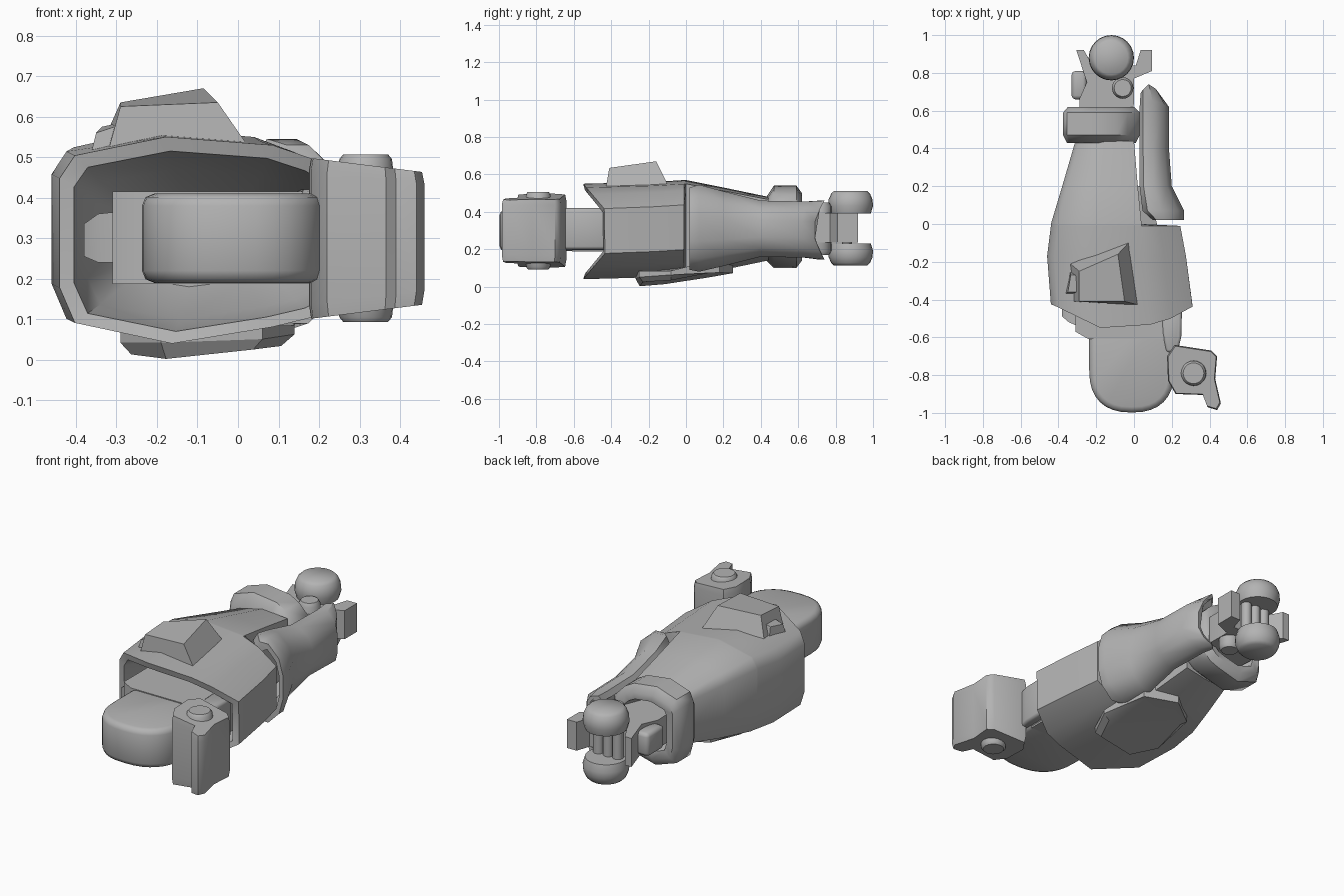
import bpy, bmesh, math

cube = bpy.data.objects.get("Cube")
if cube:
    bpy.data.objects.remove(cube)

grey = bpy.data.materials.new("plain_grey")
grey.use_nodes = True
grey.diffuse_color = (0.45, 0.45, 0.45, 1)
grey.node_tree.nodes["Principled BSDF"].inputs["Base Color"].default_value = (0.45, 0.45, 0.45, 1)


def finish(name, bm, bevel=0, angle=48):
    bmesh.ops.remove_doubles(bm, verts=bm.verts, dist=0.0005)
    bmesh.ops.recalc_face_normals(bm, faces=bm.faces)
    if bevel:
        sharp = [e for e in bm.edges if e.calc_face_angle(0) > 0.6]
        bmesh.ops.bevel(bm, geom=sharp, offset=bevel, segments=2, profile=0.5, affect='EDGES')
    mesh = bpy.data.meshes.new(name)
    bm.to_mesh(mesh)
    bm.free()
    mesh.materials.append(grey)
    mesh.shade_smooth()
    mesh.set_sharp_from_angle(angle=math.radians(angle))
    obj = bpy.data.objects.new(name, mesh)
    bpy.context.collection.objects.link(obj)
    return obj


def loft(name, rings, bevel=0, angle=48):
    """Skin a list of equal-length rings and cap both ends."""
    bm = bmesh.new()
    rows = [[bm.verts.new(p) for p in ring] for ring in rings]
    count = len(rows[0])
    for a, b in zip(rows, rows[1:]):
        for i in range(count):
            j = (i + 1) % count
            bm.faces.new((a[i], a[j], b[j], b[i]))
    bm.faces.new(rows[0])
    bm.faces.new(rows[-1])
    return finish(name, bm, bevel, angle)


def prism(name, outline, z0, z1, bevel=0):
    return loft(name, [[(x, y, z) for x, y in outline] for z in (z0, z1)], bevel)


def box(name, x0, x1, y0, y1, z0, z1, bevel=0):
    return prism(name, [(x0, y0), (x1, y0), (x1, y1), (x0, y1)], z0, z1, bevel)


def knob(name, x, y, steps, sides=20):
    """Turned part along z from (z, radius) steps."""
    turn = [math.tau * i / sides for i in range(sides)]
    return loft(name, [[(x + r * math.cos(t), y + r * math.sin(t), z) for t in turn]
                       for z, r in steps])


# Cross-sections as fractions of width and height
SHELL = [(0, .27), (0, .8), (.05, .91), (.35, 1), (.7, .96), (.84, .89),
         (1, .74), (1, .27), (.84, .13), (.7, .08), (.37, 0), (.05, .1)]
# Same profile cut off at its right, for the narrower rear half
CONE = [(min(1, u * 1.43), v) for u, v in SHELL]
# Open C, outer skin then inner skin
CHANNEL = [(0, .9), (.12, 1), (.45, 1), (.85, .85), (1, .65),
           (1, .35), (.85, .15), (.45, 0), (.12, 0), (0, .1),
           (.1, .14), (.4, .07), (.74, .2), (.86, .38),
           (.86, .62), (.74, .8), (.4, .93), (.1, .86)]


def section(shape, y, x0, x1, z0, z1, notch=0):
    ring = []
    for u, v in shape:
        shift = notch * max(0, abs(v - .5) - .2) / .3 * min(1, .1 + 2.6 * u)
        ring.append((x0 + u * (x1 - x0), y + shift, z0 + v * (z1 - z0)))
    return ring


# Hollow main housing, with a notched front rim
stations = [(.44, -.31, .0, .14, .48), (.2, -.38, .02, .09, .53), (.0, -.44, .04, .06, .57)]
housing = [section(CONE, *s) for s in stations]
housing += [section(SHELL, -.01, -.44, .245, .06, .57),
            section(SHELL, -.17, -.46, .275, .05, .56),
            section(SHELL, -.42, -.44, .31, .04, .55, -.13),
            section(SHELL, -.43, -.405, .275, .07, .515, -.11),
            section(SHELL, -.25, -.37, .24, .1, .47),
            section(SHELL, -.1, -.28, .15, .18, .4)]
loft("main_housing", housing)

# Raised fin on top
loft("top_fin", [[(-.35, -.2, .5), (-.02, -.09, .53), (.03, -.43, .52), (-.33, -.41, .48)],
                 [(-.29, -.25, .635), (-.085, -.16, .67), (-.05, -.41, .635), (-.29, -.41, .625)]],
     angle=30)
loft("fin_latch", [[(-.365, -.37, .5), (-.29, -.37, .5), (-.29, -.25, .5), (-.34, -.25, .5)],
                   [(-.35, -.36, .56), (-.29, -.36, .58), (-.29, -.27, .585), (-.335, -.27, .575)]])

# Belly plate
belly = [(-.29, -.12), (-.19, -.27), (.06, -.25), (.14, -.08), (.08, .18), (-.1, .25), (-.25, .14)]
loft("belly_plate", [[(x, y, .085 if y < 0 else .15) for x, y in belly],
                     [(x, y, .042 + max(0, y) * .12 + max(0, x) * .15) for x, y in belly],
                     [(-.1 + (x + .1) * .86, y * .88 - .01,
                       max(0, y) * .28 + abs(x + .17) * .11) for x, y in belly]], angle=30)


# Rounded front block and its mount
def fuller(value):
    return math.copysign(abs(value) ** .83, value)


arc = [math.pi + math.pi * i / 16 for i in range(17)]
front = [(-.012 + .225 * fuller(math.cos(t)), -.775 + .223 * fuller(math.sin(t))) for t in arc]
prism("front_block", front + [(.213, -.35), (-.237, -.35)], .19, .41, .03)
prism("front_mount", [(-.31, -.57), (-.24, -.61), (.2, -.61), (.2, -.15), (-.31, -.15)], .187, .415)
loft("mount_knob", [[(-.3, -.54, .24), (-.3, -.38, .24), (-.3, -.38, .365), (-.3, -.54, .365)],
                    [(-.345, -.52, .24), (-.345, -.39, .24), (-.345, -.39, .36), (-.345, -.52, .36)],
                    [(-.38, -.49, .255), (-.38, -.4, .255), (-.38, -.4, .335), (-.38, -.49, .335)]])

# Side grip with round caps above and below
grip = [(.215, -.64), (.41, -.67), (.44, -.7), (.43, -.82), (.46, -.95), (.44, -.985),
        (.39, -.97), (.365, -.905), (.22, -.9), (.18, -.83), (.175, -.7)]


def grip_layer(side, inner, shrink):
    return [(.31 + (x - .31) * shrink, -.8 + (y + .8) * shrink,
             .302 + side * (inner - max(0, x - .18) * .12)) for x, y in grip]


loft("side_grip", [grip_layer(-1, .2, .96), grip_layer(-1, .165, 1),
                   grip_layer(1, .165, 1), grip_layer(1, .195, .96)])
for label, sign in (("upper", 1), ("lower", -1)):
    knob(label + "_grip_cap", .315, -.79,
         [(.3 + sign * h, r) for h, r in ((.15, .07), (.195, .065), (.207, .055))])
prism("grip_link", [(.14, -.42), (.255, -.42), (.25, -.6), (.23, -.68), (.17, -.68), (.15, -.58)],
      .2, .42, .015)

# Long open side channel
channel = [(.02, .1, .265, .09, .53, 0), (.07, .045, .265, .08, .545, 0),
           (.2, .03, .2, .11, .51, 0), (.4, .03, .185, .16, .46, 0),
           (.62, .03, .185, .155, .455, .03), (.69, .035, .13, .145, .46, .05)]
loft("side_channel", [section(CHANNEL, *s) for s in channel])

# Flared collar at the back, open to the rear
collar = [(.43, -.355, .01, .14, .48), (.47, -.375, .03, .1, .54), (.59, -.375, .03, .1, .54),
          (.62, -.35, .0, .14, .5), (.615, -.31, -.03, .18, .46), (.5, -.28, -.06, .2, .43)]
loft("rear_collar", [section(SHELL, *s) for s in collar])

# Rear fork with two prongs, joint, side tab and pins
prism("rear_fork", [(-.305, .92), (-.25, .75), (-.29, .66), (-.28, .48), (-.03, .48),
                    (0, .64), (0, .77), (.095, .81), (.095, .92), (.035, .92),
                    (.01, .84), (-.22, .84), (-.265, .92)], .235, .395)
box("rear_tab", -.33, -.25, .66, .81, .25, .38, .02)
knob("rear_joint", -.06, .72, [(.17, .045), (.19, .057), (.43, .057), (.45, .045)])
for i in range(3):
    knob(f"rear_pin_{i + 1}", -.18 + .06 * i, .86, [(.22, .028), (.41, .028)], 10)

# Pair of domed rear wheels
for label, sign in (("upper", 1), ("lower", -1)):
    knob(label + "_rear_wheel", -.12, .88,
         [(.312 + sign * h, r) for h, r in
          ((.08, .108), (.12, .12), (.155, .117), (.185, .104), (.2, .088))], 24)
